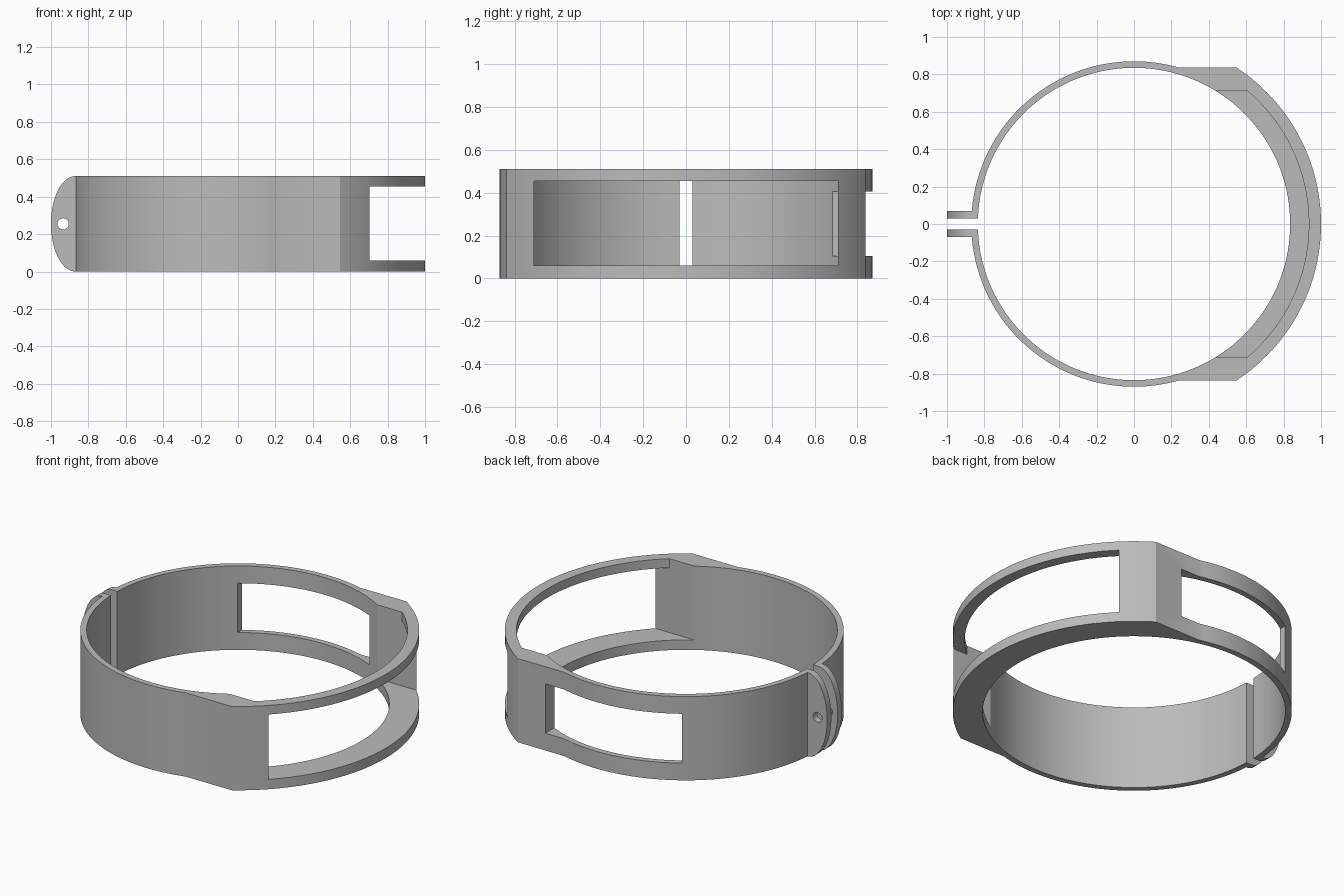
import bpy
import bmesh
from math import asin, acos, pi, cos, sin, radians
from mathutils import Vector

cube = bpy.data.objects.get("Cube")
if cube:
    bpy.data.objects.remove(cube)

HEIGHT = 0.51
R_IN, R_BAND, R_RIM, R_POCKET = 0.835, 0.87, 1.0, 0.935
GAP = 0.03        # half width of the clamp slit
SHOULDER = 0.838  # flat side of the thick rim
POCKET = 0.71     # half width of the large opening

grey = bpy.data.materials.new("plain_grey")
grey.use_nodes = True
grey.diffuse_color = (0.5, 0.5, 0.5, 1)
grey.node_tree.nodes["Principled BSDF"].inputs["Base Color"].default_value = (0.5, 0.5, 0.5, 1)


def arc(radius, start, end, steps):
    return [(radius * cos(start + (end - start) * i / steps),
             radius * sin(start + (end - start) * i / steps)) for i in range(steps + 1)]


def extrude(name, points, low, high, axis="z"):
    """Prism from a closed outline, pushed along z or y."""
    bm = bmesh.new()
    place = (lambda a, b, h: (a, b, h)) if axis == "z" else (lambda a, b, h: (a, h, b))
    face = bm.faces.new([bm.verts.new(place(a, b, low)) for a, b in points])
    out = bmesh.ops.extrude_face_region(bm, geom=[face])
    shift = Vector(place(0, 0, high - low))
    bmesh.ops.translate(bm, vec=shift,
                        verts=[v for v in out["geom"] if isinstance(v, bmesh.types.BMVert)])
    bmesh.ops.recalc_face_normals(bm, faces=bm.faces)
    mesh = bpy.data.meshes.new(name)
    bm.to_mesh(mesh)
    bm.free()
    mesh.materials.append(grey)
    obj = bpy.data.objects.new(name, mesh)
    bpy.context.collection.objects.link(obj)
    return obj


def box(name, x0, x1, y0, y1, z0, z1):
    return extrude(name, [(x0, y0), (x1, y0), (x1, y1), (x0, y1)], z0, z1)


def activate(obj):
    bpy.ops.object.select_all(action="DESELECT")
    obj.select_set(True)
    bpy.context.view_layer.objects.active = obj


def cut(obj, cutter):
    """Subtract the cutter and discard it."""
    mod = obj.modifiers.new("cut", "BOOLEAN")
    mod.operation = "DIFFERENCE"
    mod.solver = "EXACT"
    mod.object = cutter
    activate(obj)
    bpy.ops.object.modifier_apply(modifier=mod.name)
    bpy.data.objects.remove(cutter)


def smooth(obj):
    activate(obj)
    bpy.ops.object.shade_smooth_by_angle(angle=radians(20))


# Open band with a thick rim on the left side
rim_angle = asin(SHOULDER / R_RIM)
half = arc(R_BAND, pi - asin(GAP / R_BAND), asin(SHOULDER / R_BAND), 56)
rim = arc(R_RIM, rim_angle, -rim_angle, 56)
slit = pi - asin(GAP / R_IN)
inner = arc(R_IN, -slit, slit, 140)
outline = half + rim + [(x, -y) for x, y in reversed(half)] + inner
band = extrude("band", outline, 0, HEIGHT)

# Large opening through the rim, with a pocket open to the top
cut(band, box("rim_window", 0.3, 1.2, -POCKET, POCKET, 0.06, 0.455))
pocket_angle = asin(POCKET / R_POCKET)
pocket = arc(R_POCKET, -pocket_angle, pocket_angle, 56) + [(0.3, POCKET), (0.3, -POCKET)]
cut(band, extrude("rim_pocket", pocket, 0.4, 0.6))

# Smaller opening in the back wall
cut(band, box("back_window", -0.48, 0.36, 0.5, 1.1, 0.105, 0.405))
smooth(band)

# Pair of rounded clamp tabs with a bolt hole
mid = HEIGHT / 2
curve = [(-0.87 + 0.13 * x, mid + mid * z) for x, z in arc(1, pi / 2, 3 * pi / 2, 40)]
tab_outline = [(-0.845, HEIGHT)] + curve + [(-0.845, 0)]
hole = [(-0.935 + x, mid + z) for x, z in arc(0.03, 0, 2 * pi, 24)[:-1]]
for name, y0, y1 in (("back_tab", GAP, 0.07), ("front_tab", -0.07, -GAP)):
    tab = extrude(name, tab_outline, y0, y1, "y")
    cut(tab, extrude("bolt_hole", hole, -0.2, 0.2, "y"))
    smooth(tab)
